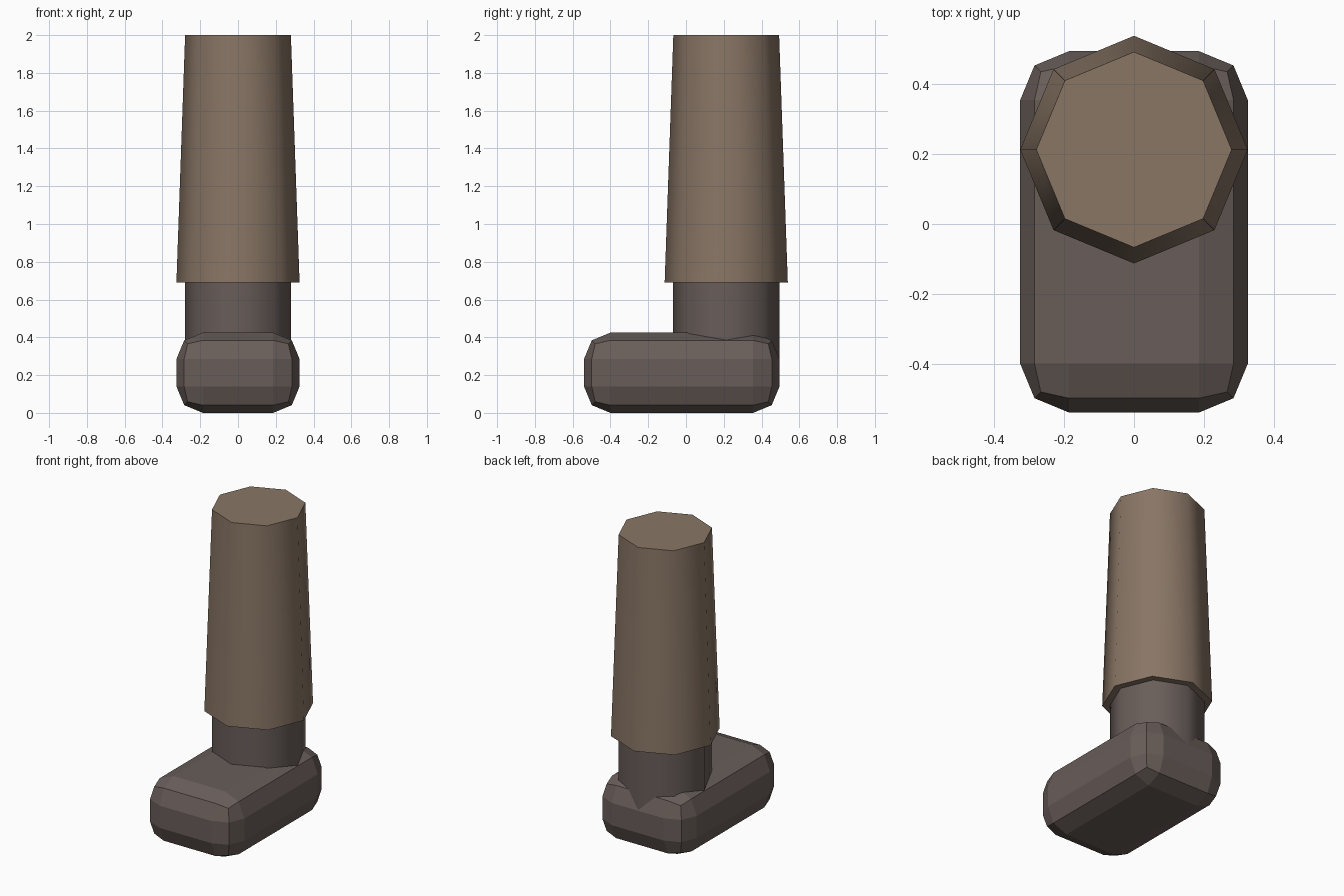
import bpy
import math

if "Cube" in bpy.data.objects:
    bpy.data.objects.remove(bpy.data.objects["Cube"])


def material(name, rgb):
    mat = bpy.data.materials.new(name)
    mat.diffuse_color = (*rgb, 1)
    mat.use_nodes = True
    mat.node_tree.nodes["Principled BSDF"].inputs["Base Color"].default_value = mat.diffuse_color
    return mat


brown = material("trouser_brown", (0.25, 0.18, 0.13))
dark = material("boot_dark", (0.14, 0.11, 0.10))
LEG_Y = 0.213


def tube(name, r_bottom, r_top, z0, z1, mat):
    """Eight-sided tapered column with smooth sides and sharp caps."""
    bpy.ops.mesh.primitive_cone_add(vertices=8, radius1=r_bottom, radius2=r_top,
                                    depth=z1 - z0, location=(0, LEG_Y, (z0 + z1) / 2))
    ob = bpy.context.object
    ob.name = name
    ob.data.materials.append(mat)
    bpy.ops.object.shade_smooth_by_angle(angle=math.radians(50))
    return ob


# Trouser leg and boot shaft
tube("trouser_leg", 0.326, 0.28, 0.69, 2.0, brown)
tube("boot_shaft", 0.281, 0.281, 0.2, 0.72, dark)

# Boot foot: box with two-step rounded edges
bpy.ops.mesh.primitive_cube_add(size=1, location=(0, -0.0225, 0.2125))
foot = bpy.context.object
foot.name = "boot_foot"
foot.scale = (0.652, 1.035, 0.425)
bpy.ops.object.transform_apply(location=False, rotation=False, scale=True)
foot.data.materials.append(dark)
bevel = foot.modifiers.new("rounded_edges", 'BEVEL')
bevel.width = 0.14
bevel.segments = 2
